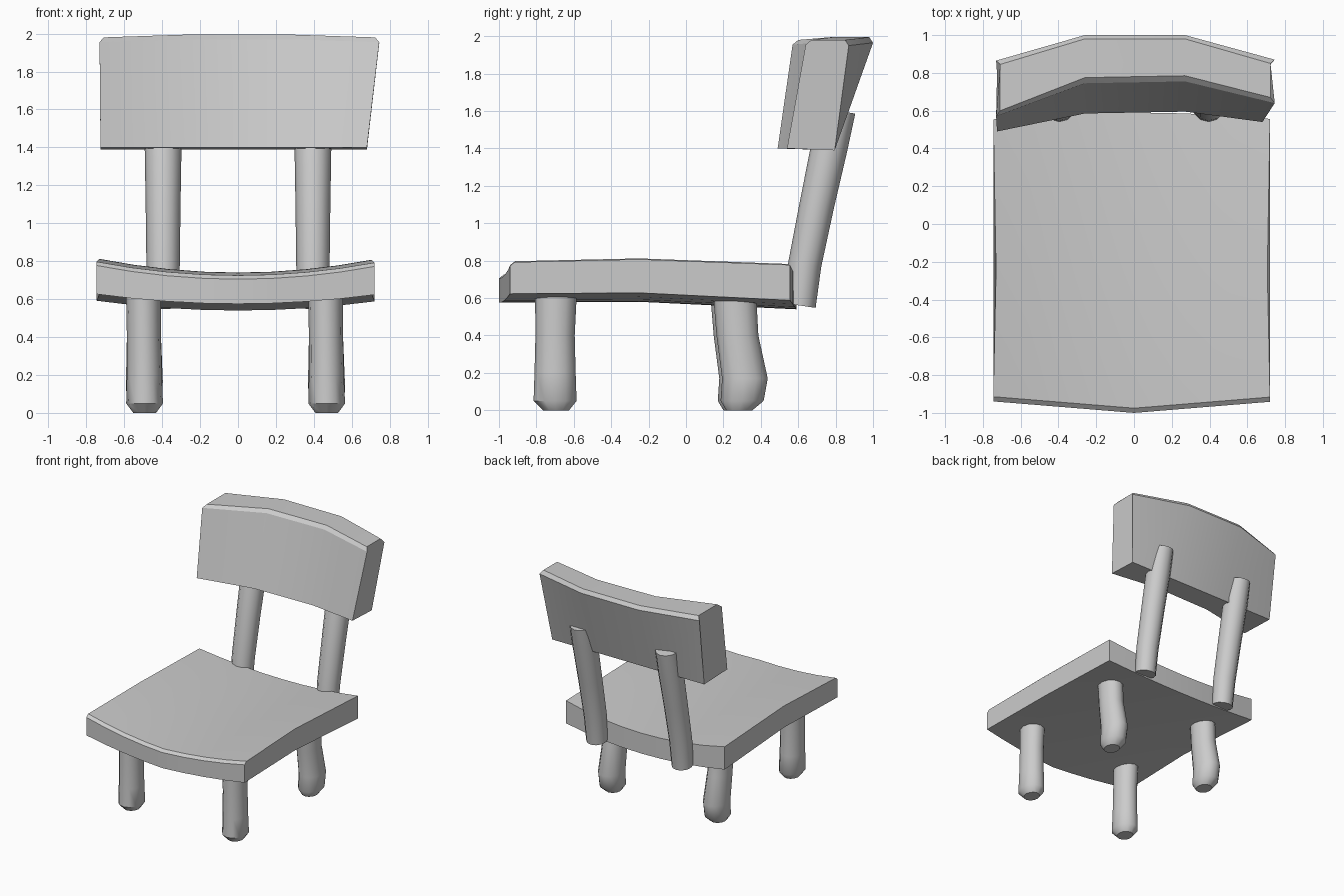
import bpy, bmesh, math
from mathutils import Vector

if "Cube" in bpy.data.objects:
    bpy.data.objects.remove(bpy.data.objects["Cube"])

grey = bpy.data.materials.new("plain grey")
grey.use_nodes = True
COLOUR = (0.6, 0.6, 0.6, 1)
grey.diffuse_color = COLOUR
grey.node_tree.nodes["Principled BSDF"].inputs["Base Color"].default_value = COLOUR


def loft(name, rings, angle=30):
    """Skin equal-length rings of points and cap both ends."""
    bm = bmesh.new()
    loops = [[bm.verts.new(p) for p in ring] for ring in rings]
    for a, b in zip(loops, loops[1:]):
        for i in range(len(a)):
            j = (i + 1) % len(a)
            bm.faces.new((a[i], a[j], b[j], b[i]))
    bm.faces.new(loops[0])
    bm.faces.new(loops[-1])
    bmesh.ops.recalc_face_normals(bm, faces=bm.faces)
    mesh = bpy.data.meshes.new(name)
    bm.to_mesh(mesh)
    bm.free()
    mesh.materials.append(grey)
    obj = bpy.data.objects.new(name, mesh)
    bpy.context.collection.objects.link(obj)
    bpy.ops.object.select_all(action="DESELECT")
    obj.select_set(True)
    bpy.context.view_layer.objects.active = obj
    bpy.ops.object.shade_smooth_by_angle(angle=math.radians(angle))
    return obj


def limb(name, path, tilt=0.0, sides=12):
    """Round bar through (x, y, z, x radius, y radius) stations."""
    rings = []
    for x, y, z, rx, ry in path:
        ring = []
        for i in range(sides):
            t = math.tau * i / sides
            dy = ry * math.sin(t)
            ring.append(Vector((x + rx * math.cos(t), y + dy, z - tilt * dy)))
        rings.append(ring)
    return loft(name, rings, 40)


# Seat: dished across its width, with a bowed and bevelled front edge
def seat_ring(x):
    u = abs(x) / 0.735
    top, low = 0.725 + 0.07 * u * u, 0.56 + 0.05 * u * u
    front, back = -1 + 0.06 * u, 0.59 - 0.035 * u * u
    waist = x * 0.98
    return [(x, front, low + 0.015), (x, front, top - 0.02), (x, front + 0.025, top),
            (waist, -0.25, top + 0.015), (x, back, top - 0.015),
            (x, back, low - 0.02), (waist, -0.25, low + 0.02)]


loft("seat", [seat_ring(x) for x in (-0.745, -0.56, -0.37, -0.18, 0, 0.18, 0.36, 0.54, 0.72)])


# Backrest: curved slab leaning back, bevelled along the top
def rest_ring(x_low, x_top, front_low, front_top, back_top, rise):
    x_in = x_top * (0.97 if abs(x_top) > 0.5 else 1)
    return [(x_low, front_low, 1.4), (x_top, front_top, 1.955 + rise),
            (x_in, front_top + 0.03, 1.98 + rise), (x_in, back_top - 0.02, 1.98 + rise),
            (x_top, back_top, 1.95 + rise), (x_low, 0.795, 1.39)]


loft("backrest", [rest_ring(-0.725, -0.73, 0.49, 0.57, 0.865, 0),
                  rest_ring(-0.26, -0.26, 0.585, 0.745, 1.0, 0.015),
                  rest_ring(0.27, 0.27, 0.595, 0.755, 1.0, 0.015),
                  rest_ring(0.68, 0.745, 0.54, 0.64, 0.87, 0)], 15)

# Back posts: rising from behind the seat, leaning backwards
POST = ((0.61, 0.56, 0.083), (0.635, 0.78, 0.088), (0.70, 1.1, 0.092),
        (0.765, 1.4, 0.097), (0.815, 1.6, 0.09))
for side, sign in (("left", 1), ("right", -1)):
    limb(side + "_back_post", [(sign * 0.395, y, z, r, r) for y, z, r in POST], 0.15)

# Legs: front pair nearly straight, rear pair kicked backwards at the foot
FRONT = ((-0.695, 0.64, 0.092, 0.112), (-0.70, 0.4, 0.09, 0.105),
         (-0.70, 0.2, 0.092, 0.11), (-0.70, 0.05, 0.097, 0.115), (-0.695, 0.0, 0.06, 0.07))
REAR = ((0.26, 0.62, 0.09, 0.115), (0.275, 0.4, 0.09, 0.112),
        (0.315, 0.17, 0.097, 0.122), (0.30, 0.05, 0.095, 0.115), (0.285, 0.0, 0.06, 0.07))
for side, x, shift in (("left", 0.465, 0), ("right", -0.495, -0.015)):
    for end, profile in (("front", FRONT), ("rear", REAR)):
        limb(f"{side}_{end}_leg", [(x + 0.01 * (0.3 - z), y + shift * (end == "rear"), z, rx, ry)
                                   for y, z, rx, ry in profile])
